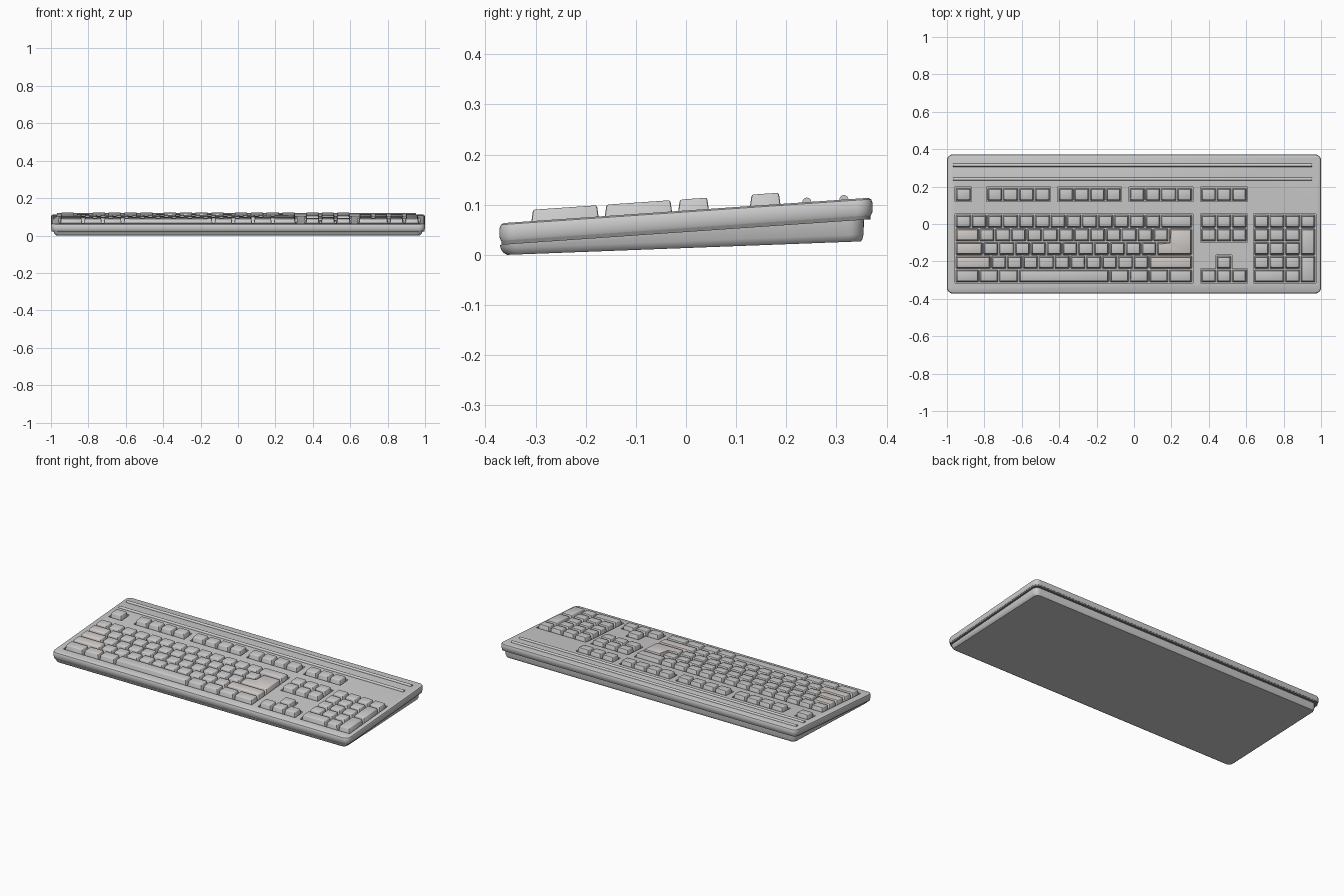
import bpy, bmesh, math

if "Cube" in bpy.data.objects:
    bpy.data.objects.remove(bpy.data.objects["Cube"])

SLOPE = 0.069
ROW, COL, PAD = 0.0732, 0.0845, 0.0825     # row pitch, main and side column pitch
MAIN_X, NAV_X, NUM_X = -0.955, 0.357, 0.641
ROW_TOP = 0.0515                           # back edge of the number row
FN_TOP = 0.158 + ROW / 2


def deck(y):
    """Height of the sloping top surface."""
    return 0.0885 + SLOPE * y


def finish(bm, name, color=None, angle=30):
    bmesh.ops.recalc_face_normals(bm, faces=bm.faces)
    mesh = bpy.data.meshes.new(name)
    bm.to_mesh(mesh)
    bm.free()
    mesh.shade_smooth()
    mesh.set_sharp_from_angle(angle=math.radians(angle))
    ob = bpy.data.objects.new(name, mesh)
    bpy.context.collection.objects.link(ob)
    if color:
        mat = bpy.data.materials.new(name + "_colour")
        mat.diffuse_color = (*color, 1)
        mat.use_nodes = True
        mat.node_tree.nodes["Principled BSDF"].inputs["Base Color"].default_value = mat.diffuse_color
        mesh.materials.append(mat)
    return ob


def loft(bm, rings):
    """Skin closed point rings and cap both ends."""
    loops = [[bm.verts.new(p) for p in r] for r in rings]
    n = len(loops[0])
    for a, b in zip(loops, loops[1:]):
        for i in range(n):
            bm.faces.new((a[i], a[(i + 1) % n], b[(i + 1) % n], b[i]))
    bm.faces.new(loops[0][::-1])
    bm.faces.new(loops[-1])
    return loops


def rounded(hx, y0, y1, r, height):
    """Rounded rectangle ring whose z follows a height function."""
    pts = []
    corners = ((hx - r, y1 - r), (r - hx, y1 - r), (r - hx, y0 + r), (hx - r, y0 + r))
    for q, (cx, cy) in enumerate(corners):
        for k in range(7):
            a = math.radians(90 * q + 15 * k)
            x, y = cx + r * math.cos(a), cy + r * math.sin(a)
            pts.append((x, y, height(y)))
    return pts


def rect(x0, x1, y0, y1):
    return [(x0, y0), (x1, y0), (x1, y1), (x0, y1)]


def inset(outline, d, h):
    """Inset a right-angled outline by d and place it h above the deck."""
    out, n = [], len(outline)
    for i, (x, y) in enumerate(outline):
        for (ax, ay), (bx, by) in ((outline[i - 1], outline[i]), (outline[i], outline[(i + 1) % n])):
            L = math.hypot(bx - ax, by - ay)
            x -= (by - ay) / L * d
            y += (bx - ax) / L * d
        out.append((x, y, 0))
    return [(x, y, deck(y) + h) for x, y, _ in out]


def shell(name, rings, color=None):
    bm = bmesh.new()
    loft(bm, [rounded(1 - d, -0.372 + d, 0.372 - d, 0.032 - d, lambda y, h=h: deck(y) + h)
              for d, h in rings])
    return finish(bm, name, color)


# Case: upper shell, seam and lower tray
upper = shell("upper_shell", [(0.003, -0.035), (0, -0.028), (0, -0.010), (0.003, -0.003), (0.009, 0)])
shell("case_seam", [(0.004, -0.043), (0.004, -0.035)], (0.25, 0.24, 0.23))


def floor_z(y, lift=0):
    return 0.038 * (y + 0.357) + lift


bm = bmesh.new()
loft(bm, [rounded(0.973, -0.357, 0.349, 0.025, floor_z),
          rounded(0.979, -0.365, 0.352, 0.028, lambda y: floor_z(y, 0.005)),
          rounded(0.984, -0.370, 0.354, 0.030, lambda y: floor_z(y, 0.014)),
          rounded(0.986, -0.371, 0.355, 0.030, lambda y: deck(y) - 0.043)])
finish(bm, "lower_tray")


# Key wells sunk into the upper shell
def block(x, cols, pitch, top, rows):
    return rect(x, x + cols * pitch, top - rows * ROW, top)


arrow_y = ROW_TOP - 4 * ROW
wells = [block(MAIN_X, 15, COL, ROW_TOP, 5), block(NAV_X, 3, PAD, ROW_TOP, 2),
         block(NUM_X, 4, PAD, ROW_TOP, 5), block(NAV_X, 3, PAD, FN_TOP, 1),
         block(MAIN_X, 1, COL, FN_TOP, 1)]
wells += [block(MAIN_X + s * COL, 4, COL, FN_TOP, 1) for s in (2, 6.5, 11)]
n0, n1, n2, n3 = (NAV_X + i * PAD for i in range(4))
wells.append([(n0, arrow_y - ROW), (n3, arrow_y - ROW), (n3, arrow_y), (n2, arrow_y),
              (n2, arrow_y + ROW), (n1, arrow_y + ROW), (n1, arrow_y), (n0, arrow_y)])
bm = bmesh.new()
for w in wells:
    loft(bm, [inset(w, -0.002, -0.02), inset(w, -0.002, 0.03)])
cutter = finish(bm, "well_cutter")
cutter.hide_render = True
mod = upper.modifiers.new("wells", 'BOOLEAN')
mod.object, mod.operation, mod.solver = cutter, 'DIFFERENCE', 'EXACT'
bpy.context.view_layer.objects.active = upper
upper.select_set(True)
bpy.ops.object.modifier_apply(modifier=mod.name)
upper.data.set_sharp_from_angle(angle=math.radians(30))
bpy.data.objects.remove(cutter)


# Keycaps: tapered prisms with softened upper edges
def keys(name, outlines, color=None):
    bm = bmesh.new()
    soft = []
    for o in outlines:
        low, high = loft(bm, [inset(o, 0.0035, -0.02), inset(o, 0.0095, 0.0225)])
        for i, v in enumerate(high):
            soft.append(bm.edges.get((v, high[i - 1])))
            soft.append(bm.edges.get((v, low[i])))
    bmesh.ops.bevel(bm, geom=soft, offset=0.004, segments=2, profile=0.5, affect='EDGES')
    return finish(bm, name, color, 40)


def line(x, pitch, top, widths, tall=1):
    out = []
    for w in widths:
        out.append(rect(x, x + w * pitch, top - tall * ROW, top))
        x += w * pitch
    return out


def row(i):
    return ROW_TOP - i * ROW


def col(c):
    return MAIN_X + c * COL


# Main block
keys("number_row_keys", line(MAIN_X, COL, row(0), [1] * 13 + [2]))
keys("letter_keys", line(col(1.5), COL, row(1), [1] * 12) + line(col(1.75), COL, row(2), [1] * 11)
     + line(col(2.25), COL, row(3), [1] * 10))
keys("bottom_row_keys", line(MAIN_X, COL, row(4), [1.5, 1.25, 1.25, 5.75, 1.25, 1.25, 1.25, 1.5]))
enter = [(col(12.75), row(3)), (col(15), row(3)), (col(15), row(1)),
         (col(13.5), row(1)), (col(13.5), row(2)), (col(12.75), row(2))]
BROWN = (0.66, 0.62, 0.60)
keys("wide_keys", line(MAIN_X, COL, row(1), [1.5]) + line(MAIN_X, COL, row(2), [1.75])
     + line(MAIN_X, COL, row(3), [2.25]) + line(col(12.25), COL, row(3), [2.75]) + [enter], BROWN)

# Function row
fn = line(MAIN_X, COL, FN_TOP, [1]) + line(NAV_X, PAD, FN_TOP, [1] * 3)
for s in (2, 6.5, 11):
    fn += line(col(s), COL, FN_TOP, [1] * 4)
keys("function_keys", fn)

# Navigation cluster, arrows and number pad
keys("navigation_keys", line(NAV_X, PAD, row(0), [1] * 3) + line(NAV_X, PAD, row(1), [1] * 3))
keys("arrow_keys", line(n1, PAD, row(3), [1]) + line(NAV_X, PAD, row(4), [1] * 3))
pad = line(NUM_X, PAD, row(0), [1] * 4) + line(NUM_X, PAD, row(4), [2, 1])
for i in (1, 2, 3):
    pad += line(NUM_X, PAD, row(i), [1] * 3)
for i in (1, 3):
    pad += line(NUM_X + 3 * PAD, PAD, row(i), [1], 2)
keys("number_pad_keys", pad)

# Two raised ribs along the back of the deck
for i, y in enumerate((0.241, 0.315)):
    bpy.ops.mesh.primitive_cylinder_add(vertices=16, radius=0.009, depth=1.92,
                                        location=(-0.008, y, deck(y)), rotation=(0, math.pi / 2, 0))
    rib = bpy.context.object
    rib.name = f"deck_rib_{i + 1}"
    bpy.ops.object.shade_smooth_by_angle()
